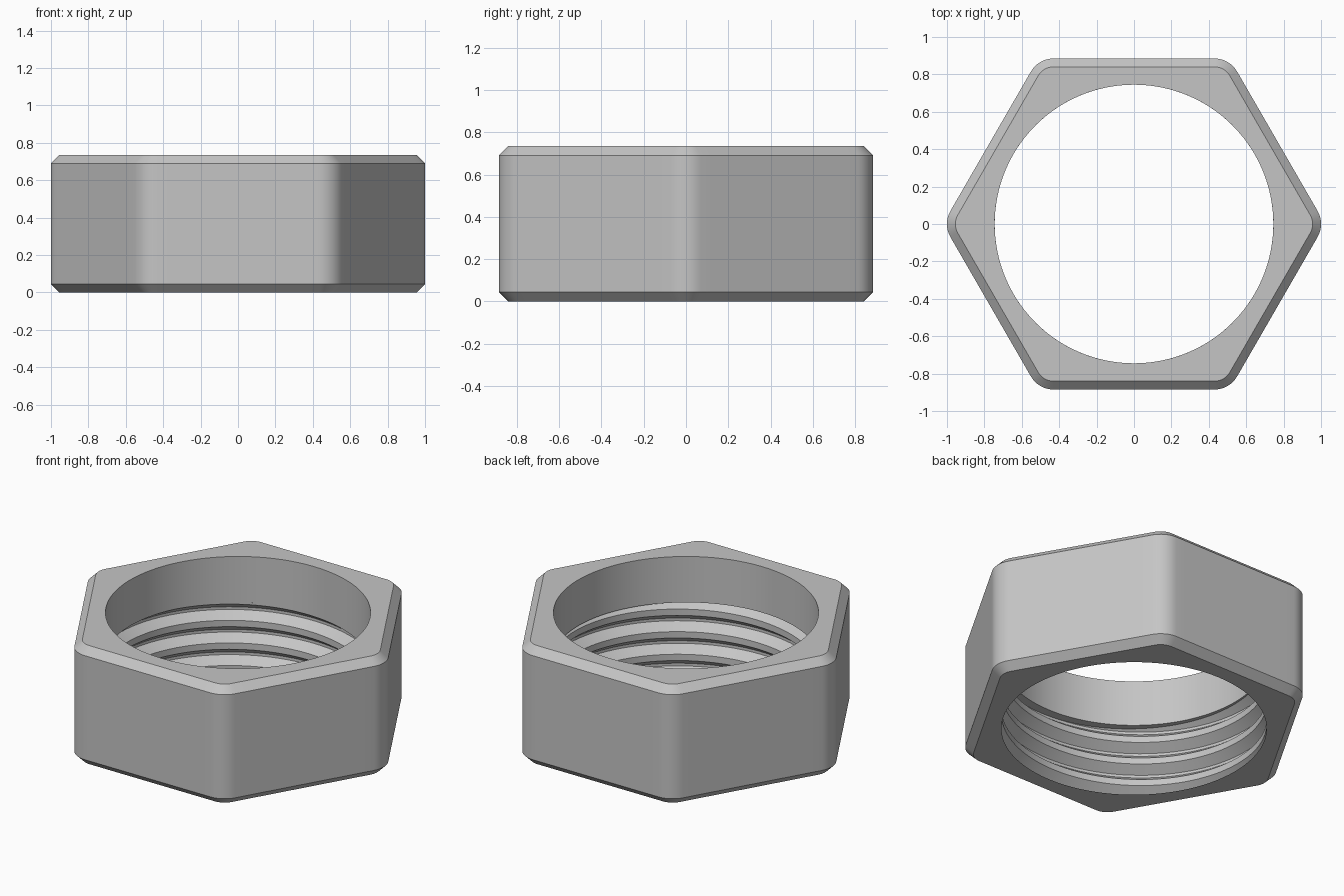
import bpy, bmesh
from math import sin, cos, tan, pi, atan2, radians
from mathutils import Vector

HEIGHT, CHAMFER = 0.735, 0.045
APOTHEM, CORNER = 0.885, 0.14
BORE, ROOT = 0.745, 0.80
THREAD_TOP, PITCH = 0.45, 0.14

cube = bpy.data.objects.get("Cube")
if cube:
    bpy.data.objects.remove(cube, do_unlink=True)

steel = bpy.data.materials.new("light_grey_metal")
steel.use_nodes = True
GREY = (0.56, 0.56, 0.56, 1)
steel.diffuse_color = GREY
steel.node_tree.nodes["Principled BSDF"].inputs["Base Color"].default_value = GREY


def finish(bm, name):
    mesh = bpy.data.meshes.new(name)
    bm.to_mesh(mesh)
    bm.free()
    mesh.materials.append(steel)
    obj = bpy.data.objects.new(name, mesh)
    bpy.context.collection.objects.link(obj)
    bpy.ops.object.select_all(action='DESELECT')
    obj.select_set(True)
    bpy.context.view_layer.objects.active = obj
    bpy.ops.object.shade_smooth_by_angle(angle=radians(30))
    return obj


def hexagon(inset, z, arc=8, side=14):
    """Rounded hexagon with a corner on the x axis."""
    r = CORNER - inset
    centre = (APOTHEM - CORNER) / cos(pi / 6)
    corners = []
    for k in range(6):
        a = k * pi / 3
        c = Vector((centre * cos(a), centre * sin(a), z))
        corners.append([c + Vector((r * cos(t), r * sin(t), 0)) for t in
                        (a - pi / 6 + pi / 3 * i / arc for i in range(arc + 1))])
    points = []
    for k in range(6):
        start, end = corners[k][-1], corners[(k + 1) % 6][0]
        points += corners[k]
        points += [start.lerp(end, i / side) for i in range(1, side)]
    return points


angles = [atan2(p.y, p.x) for p in hexagon(0, 0)]


def circle(r, z):
    return [Vector((r * cos(a), r * sin(a), z)) for a in angles]


# Nut body: loft from the lower bore edge, around the outside, into the bore
rings = [circle(BORE, 0), hexagon(CHAMFER, 0), hexagon(0, CHAMFER),
         hexagon(0, HEIGHT - CHAMFER), hexagon(CHAMFER, HEIGHT),
         circle(BORE, HEIGHT), circle(BORE, THREAD_TOP),
         circle(ROOT + 0.01, THREAD_TOP)]
bm = bmesh.new()
loops = [[bm.verts.new(p) for p in ring] for ring in rings]
for low, high in zip(loops, loops[1:]):
    for i in range(len(low)):
        j = (i + 1) % len(low)
        bm.faces.new((low[i], low[j], high[j], high[i]))
finish(bm, "nut_body")

# Internal thread: right-handed helical groove, trimmed to the threaded length
profile = [(BORE, -0.5), (BORE, -0.36), (ROOT, -0.06), (ROOT, 0.06),
           (BORE, 0.36), (BORE, 0.5)]
STEPS, TURNS = 120, 6
bm = bmesh.new()
rows = []
for s in range(STEPS * TURNS + 1):
    turn = s / STEPS
    a = 2 * pi * turn + pi
    mid = 0.41 + PITCH * (turn - 5)
    rows.append([bm.verts.new((r * cos(a), r * sin(a), mid + h * PITCH))
                 for r, h in profile])
for one, two in zip(rows, rows[1:]):
    for i in range(len(profile) - 1):
        bm.faces.new((one[i], one[i + 1], two[i + 1], two[i]))
bmesh.ops.remove_doubles(bm, verts=bm.verts[:], dist=0.0005)
for z, up in ((0, -1), (THREAD_TOP, 1)):
    bmesh.ops.bisect_plane(bm, geom=bm.verts[:] + bm.edges[:] + bm.faces[:],
                           plane_co=(0, 0, z), plane_no=(0, 0, up),
                           clear_outer=True)
finish(bm, "internal_thread")
